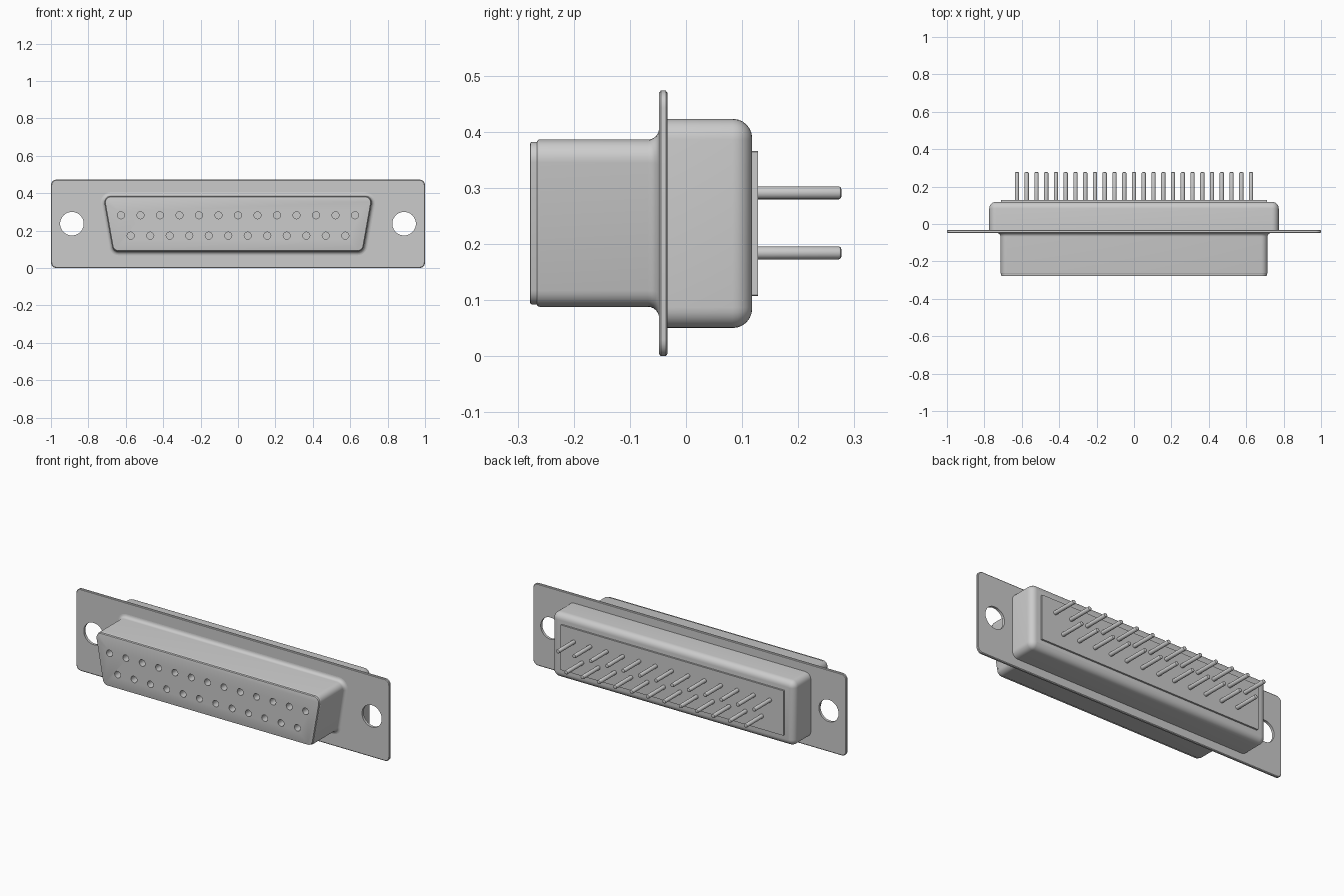
import bpy, bmesh, math
from mathutils import Vector

if "Cube" in bpy.data.objects:
    bpy.data.objects.remove(bpy.data.objects["Cube"])


def ring(corners, r, d, seg):
    """Rounded convex outline in x/z (counter-clockwise), offset outward by d."""
    pts, n = [], len(corners)
    for i in range(n):
        p, a, b = (Vector(corners[k % n]) for k in (i, i - 1, i + 1))
        e1, e2 = (p - a).normalized(), (b - p).normalized()
        n1, n2 = Vector((-e1.y, e1.x)), Vector((-e2.y, e2.x))
        c = p + (n1 + n2) * r / (1 + n1.dot(n2))
        a1 = math.atan2(-n1.y, -n1.x)
        turn = math.acos(max(-1, min(1, n1.dot(n2))))
        for k in range(seg + 1):
            t = a1 + turn * k / seg
            pts.append((c.x + (r + d) * math.cos(t), c.y + (r + d) * math.sin(t)))
    return pts


def rect(w, z0, z1):
    return [(-w, z0), (w, z0), (w, z1), (-w, z1)]


def disc(x, z, r):
    return [(x - r, z - r), (x + r, z - r), (x + r, z + r), (x - r, z + r)]


def loft(name, shapes, levels, seg=6, caps=True):
    """Skin each (corners, radius) shape through levels of (y, offset)."""
    bm = bmesh.new()
    for corners, r in shapes:
        rows = [[bm.verts.new((x, y, z)) for x, z in ring(corners, r, d, seg)]
                for y, d in levels]
        n = len(rows[0])
        for lo, hi in zip(rows, rows[1:]):
            for i in range(n):
                j = (i + 1) % n
                bm.faces.new((lo[i], lo[j], hi[j], hi[i]))
        if caps:
            bm.faces.new(rows[0])
            bm.faces.new(rows[-1])
    bmesh.ops.remove_doubles(bm, verts=bm.verts, dist=1e-5)
    bmesh.ops.recalc_face_normals(bm, faces=bm.faces)
    mesh = bpy.data.meshes.new(name)
    bm.to_mesh(mesh)
    bm.free()
    ob = bpy.data.objects.new(name, mesh)
    bpy.context.collection.objects.link(ob)
    return ob


def activate(ob):
    bpy.ops.object.select_all(action='DESELECT')
    ob.select_set(True)
    bpy.context.view_layer.objects.active = ob


def cut(ob, cutter):
    mod = ob.modifiers.new("holes", 'BOOLEAN')
    mod.operation, mod.solver, mod.object = 'DIFFERENCE', 'EXACT', cutter
    activate(ob)
    bpy.ops.object.modifier_apply(modifier=mod.name)
    bpy.data.objects.remove(cutter)


def arc(y, d, ry, rd, a0, a1, n=6):
    """Quarter-round list of (y, offset) levels."""
    out = []
    for k in range(n + 1):
        t = math.radians(a0 + (a1 - a0) * k / n)
        out.append((y + ry * math.cos(t), d + rd * math.sin(t)))
    return out


MID, PITCH = 0.237, 0.1043
trapezoid = [(-0.668, 0.088), (0.668, 0.088), (0.721, 0.386), (-0.721, 0.386)]


def contacts(z_top, z_low):
    return ([((i - 6) * PITCH, z_top) for i in range(13)]
            + [((i - 5.5) * PITCH, z_low) for i in range(12)])


# mounting flange with two screw holes
flange = loft("mounting_flange", [(rect(1.0, 0, 0.473), 0.03)],
              [(-0.048, -0.004), (-0.045, 0), (-0.036, 0), (-0.033, -0.004)])
cut(flange, loft("screw_cutter", [(disc(s * 0.888, MID, 0.063), 0.063) for s in (-1, 1)],
                 [(-0.2, 0), (0.2, 0)], seg=10))

# front metal shell, flared where it meets the flange
shell = loft("front_shell", [(trapezoid, 0.035)],
             arc(-0.068, 0.02, 0.02, 0.02, 0, -90)
             + arc(-0.261, -0.005, 0.005, 0.005, 90, 180, 4)
             + [(-0.262, -0.007)], caps=False)

# insulating insert with contact sockets
insert = loft("front_insert", [(trapezoid, 0.035)],
              [(-0.04, -0.006), (-0.274, -0.004), (-0.277, -0.005), (-0.278, -0.008)])
cut(insert, loft("socket_cutter", [(disc(x, z, 0.019), 0.019) for x, z in contacts(0.282, 0.173)],
                 [(-0.4, 0), (-0.17, 0)], seg=5))

# rear housing with rounded back edge
housing = loft("rear_housing", [(rect(0.774, 0.05, 0.423), 0.037)],
               [(-0.034, 0)] + arc(0.083, -0.035, 0.035, 0.035, 90, 0))

# rear plate
plate = loft("rear_plate", [(rect(0.712, 0.107, 0.366), 0.002)],
             [(0.11, 0), (0.128, 0)], seg=1)

# solder pins
pins = loft("solder_pins", [(disc(x, z, 0.0115), 0.0115) for x, z in contacts(0.291, 0.184)],
            [(0.12, 0), (0.272, 0), (0.2755, -0.0015), (0.277, -0.005)], seg=4)

for ob in (flange, shell, insert, housing, plate, pins):
    activate(ob)
    bpy.ops.object.shade_smooth_by_angle(angle=math.radians(35))
